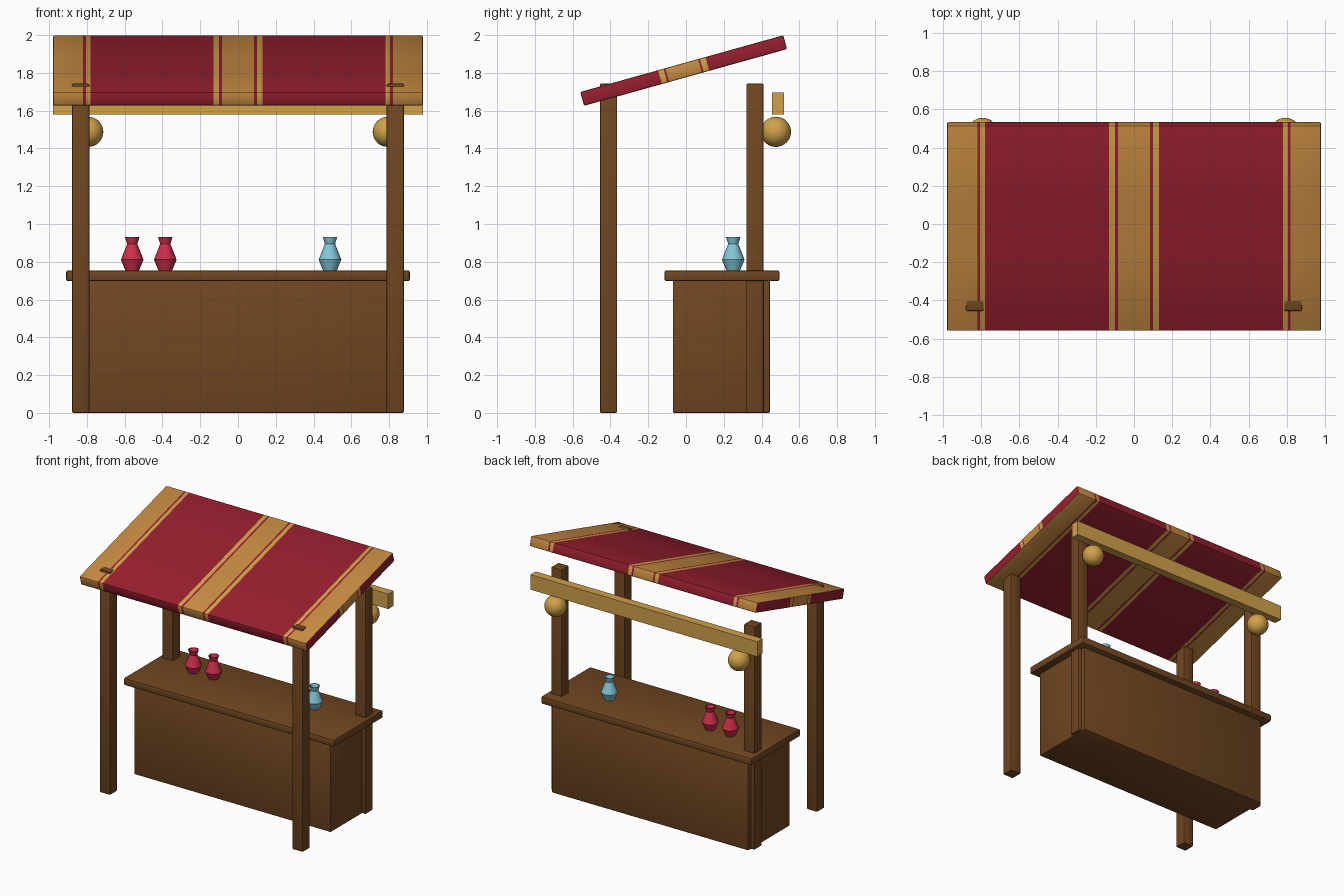
import bpy, bmesh, math
from mathutils import Matrix

cube = bpy.data.objects.get("Cube")
if cube:
    bpy.data.objects.remove(cube, do_unlink=True)


def material(name, srgb):
    col = [(c / 255) ** 2.2 for c in srgb] + [1]
    m = bpy.data.materials.new(name)
    m.use_nodes = True
    m.diffuse_color = col
    m.node_tree.nodes["Principled BSDF"].inputs["Base Color"].default_value = col
    return m


WOOD = material("brown wood", (112, 72, 38))
RED = material("canopy red", (150, 36, 50))
TAN = material("canopy tan", (198, 138, 68))
GOLD = material("gold", (208, 160, 76))
ROSE = material("rose glaze", (204, 50, 76))
BLUE = material("blue glaze", (130, 198, 214))


def finish(name, bm, mats, angle=30):
    bmesh.ops.recalc_face_normals(bm, faces=bm.faces)
    mesh = bpy.data.meshes.new(name)
    bm.to_mesh(mesh)
    bm.free()
    for m in mats:
        mesh.materials.append(m)
    ob = bpy.data.objects.new(name, mesh)
    bpy.context.collection.objects.link(ob)
    bpy.ops.object.select_all(action='DESELECT')
    ob.select_set(True)
    bpy.context.view_layer.objects.active = ob
    if angle:
        bpy.ops.object.shade_smooth_by_angle(angle=math.radians(angle))
    return ob


def box(name, x, y, z, mat, bevel=0.008):
    """Bevelled box from (min, max) ranges."""
    bm = bmesh.new()
    size = [r[1] - r[0] for r in (x, y, z)]
    mid = [(r[1] + r[0]) / 2 for r in (x, y, z)]
    bmesh.ops.create_cube(bm, size=1, matrix=Matrix.Translation(mid) @ Matrix.Diagonal((*size, 1)))
    if bevel:
        bmesh.ops.bevel(bm, geom=bm.edges[:], offset=bevel, segments=2, profile=0.5, affect='EDGES')
    return finish(name, bm, [mat])


# Counter
box("counter_body", (-0.85, 0.85), (-0.07, 0.445), (0, 0.72), WOOD)
box("counter_top", (-0.91, 0.91), (-0.115, 0.495), (0.697, 0.755), WOOD, 0.012)

# Posts, lamps
for side, s in (("left", 1), ("right", -1)):
    for end, y in (("front", -0.41), ("back", 0.365)):
        x = s * 0.833
        box(f"{end}_{side}_post", (x - 0.046, x + 0.046), (y - 0.046, y + 0.046), (0, 1.743), WOOD)
    bm = bmesh.new()
    bmesh.ops.create_uvsphere(bm, u_segments=32, v_segments=16, radius=0.08,
                              matrix=Matrix.Translation((s * 0.793, 0.476, 1.488)))
    finish(f"{side}_lamp", bm, [GOLD], 60)

# Rear beam
box("rear_beam", (-0.98, 0.98), (0.455, 0.52), (1.58, 1.697), GOLD, 0)

# Canopy: sloped slab, cut along its stripe borders
LENGTH, THICK = 1.116, 0.076
STRIPES = [(0.085, 1), (0.1, 0), (0.13, 2), (0.78, 0), (0.806, 2), (0.82, 0), (0.98, 1)]
END_STRIPES = [(0.09, 1), (0.1, 0), (0.13, 2), (LENGTH, 0)]


def stripe(value, table):
    return next((i for limit, i in table if abs(value) <= limit), table[-1][1])


bm = bmesh.new()
bmesh.ops.create_cube(bm, size=1, matrix=Matrix.Diagonal((1.96, LENGTH, THICK, 1)))
bmesh.ops.bevel(bm, geom=bm.edges[:], offset=0.008, segments=2, profile=0.5, affect='EDGES')
for axis, table in (((1, 0, 0), STRIPES), ((0, 1, 0), END_STRIPES)):
    for limit, _ in table[:-1]:
        for s in (-1, 1):
            bmesh.ops.bisect_plane(bm, geom=bm.verts[:] + bm.edges[:] + bm.faces[:],
                                   plane_co=[a * limit * s for a in axis], plane_no=axis)
for f in bm.faces:
    c = f.calc_center_median()
    if abs(f.normal.x) > 0.7:
        f.material_index = stripe(c.y, END_STRIPES)
    else:
        f.material_index = stripe(c.x, STRIPES)
bmesh.ops.transform(bm, verts=bm.verts, matrix=Matrix.Translation((0, -0.0125, 1.8125))
                    @ Matrix.Rotation(math.radians(15.6), 4, 'X'))
finish("canopy", bm, [RED, TAN, GOLD])

# Vases: lathed profile with an open mouth
PROFILE = [(0, 0), (0.036, 0), (0.06, 0.058), (0.027, 0.142), (0.038, 0.177),
           (0.032, 0.177), (0.02, 0.142), (0, 0.1)]
for name, x, mat in (("outer_red_vase", -0.56, ROSE), ("inner_red_vase", -0.385, ROSE),
                     ("blue_vase", 0.487, BLUE)):
    bm = bmesh.new()
    verts = [bm.verts.new((r, 0, z)) for r, z in PROFILE]
    edges = [bm.edges.new(p) for p in zip(verts, verts[1:])]
    bmesh.ops.spin(bm, geom=verts + edges, cent=(0, 0, 0), axis=(0, 0, 1),
                   angle=math.tau, steps=16)
    bmesh.ops.remove_doubles(bm, verts=bm.verts, dist=0.0005)
    bmesh.ops.translate(bm, verts=bm.verts, vec=(x, 0.25, 0.753))
    finish(name, bm, [mat])
